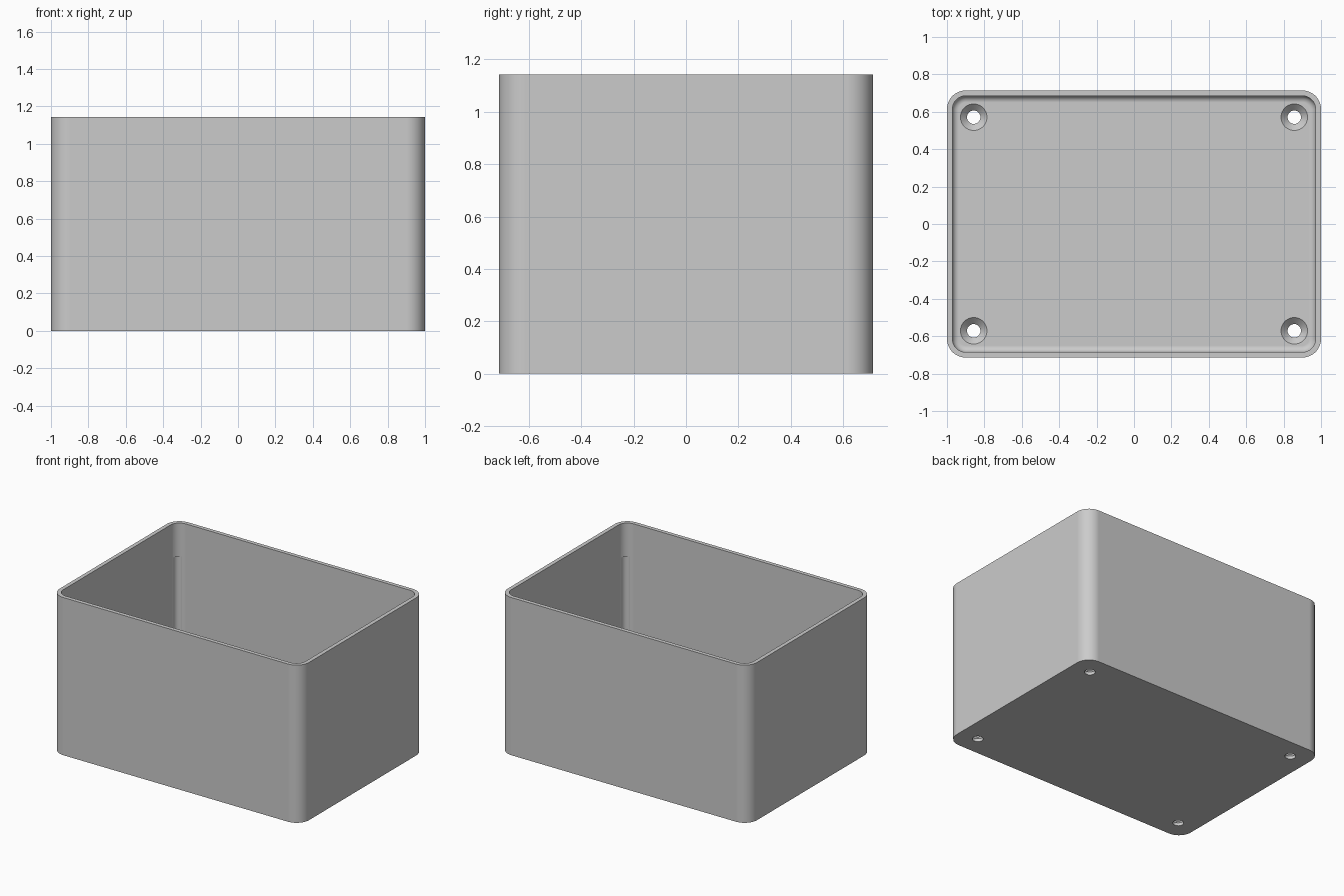
import bpy, bmesh
from math import sin, cos, pi, radians

cube = bpy.data.objects.get("Cube")
if cube:
    bpy.data.objects.remove(cube, do_unlink=True)

# Main sizes
HALF_X, HALF_Y, HEIGHT = 1.0, 0.714, 1.143
CORNER, WALL, FLOOR, FILLET = 0.1, 0.029, 0.057, 0.035
HOLE_X, HOLE_Y, HOLE_R, SINK_R = 0.857, 0.571, 0.036, 0.071

grey = bpy.data.materials.new("plain grey")
grey.use_nodes = True
colour = (0.6, 0.6, 0.6, 1)
grey.diffuse_color = colour
grey.node_tree.nodes["Principled BSDF"].inputs["Base Color"].default_value = colour


def rounded_ring(bm, inset, z, steps=10):
    """Rounded rectangle, drawn in from the outer outline."""
    r = CORNER - inset
    ring = []
    for q, (sx, sy) in enumerate([(1, 1), (-1, 1), (-1, -1), (1, -1)]):
        for i in range(steps + 1):
            a = (q + i / steps) * pi / 2
            ring.append(bm.verts.new((sx * (HALF_X - CORNER) + r * cos(a),
                                      sy * (HALF_Y - CORNER) + r * sin(a), z)))
    return ring


def circle_ring(bm, x, y, r, z, n=32):
    return [bm.verts.new((x + r * cos(2 * pi * i / n), y + r * sin(2 * pi * i / n), z))
            for i in range(n)]


def loft(bm, rings):
    """Skin a stack of rings and cap both ends."""
    for a, b in zip(rings, rings[1:]):
        for i in range(len(a)):
            j = (i + 1) % len(a)
            bm.faces.new((a[i], a[j], b[j], b[i]))
    bm.faces.new(rings[0][::-1])
    bm.faces.new(rings[-1])


def make_object(name, bm):
    bmesh.ops.recalc_face_normals(bm, faces=bm.faces)
    mesh = bpy.data.meshes.new(name)
    bm.to_mesh(mesh)
    bm.free()
    mesh.materials.append(grey)
    obj = bpy.data.objects.new(name, mesh)
    bpy.context.collection.objects.link(obj)
    return obj


# Open box: outer wall, rim, inner wall, floor fillet
bm = bmesh.new()
profile = [(0, 0), (0, HEIGHT), (WALL, HEIGHT)]
for i in range(7):
    a = i / 6 * pi / 2
    profile.append((WALL + FILLET * (1 - cos(a)), FLOOR + FILLET * (1 - sin(a))))
loft(bm, [rounded_ring(bm, inset, z) for inset, z in profile])
box = make_object("box", bm)

# Cutters: countersunk screw holes and shallow corner grooves
bm = bmesh.new()
extra = 0.005
for sx in (-1, 1):
    for sy in (-1, 1):
        sink = [(HOLE_R, -0.02), (HOLE_R, FLOOR - (SINK_R - HOLE_R)),
                (SINK_R + extra, FLOOR + extra)]
        loft(bm, [circle_ring(bm, sx * HOLE_X, sy * HOLE_Y, r, z) for r, z in sink])
        gx, gy = sx * (HALF_X - 0.067), sy * (HALF_Y - 0.067)
        loft(bm, [circle_ring(bm, gx, gy, 0.035, z) for z in (0.1, 0.9)])
cutter = make_object("hole_cutter", bm)
cutter.hide_render = True

bpy.ops.object.select_all(action="DESELECT")
bpy.context.view_layer.objects.active = box
box.select_set(True)
cut = box.modifiers.new("holes", "BOOLEAN")
cut.operation, cut.solver, cut.object = "DIFFERENCE", "EXACT", cutter
bpy.ops.object.modifier_apply(modifier=cut.name)
bpy.data.objects.remove(cutter, do_unlink=True)

# Smooth corners with crisp edges and flat panels
bpy.ops.object.shade_smooth_by_angle(angle=radians(30))
weighted = box.modifiers.new("flat panels", "WEIGHTED_NORMAL")
weighted.keep_sharp = True
